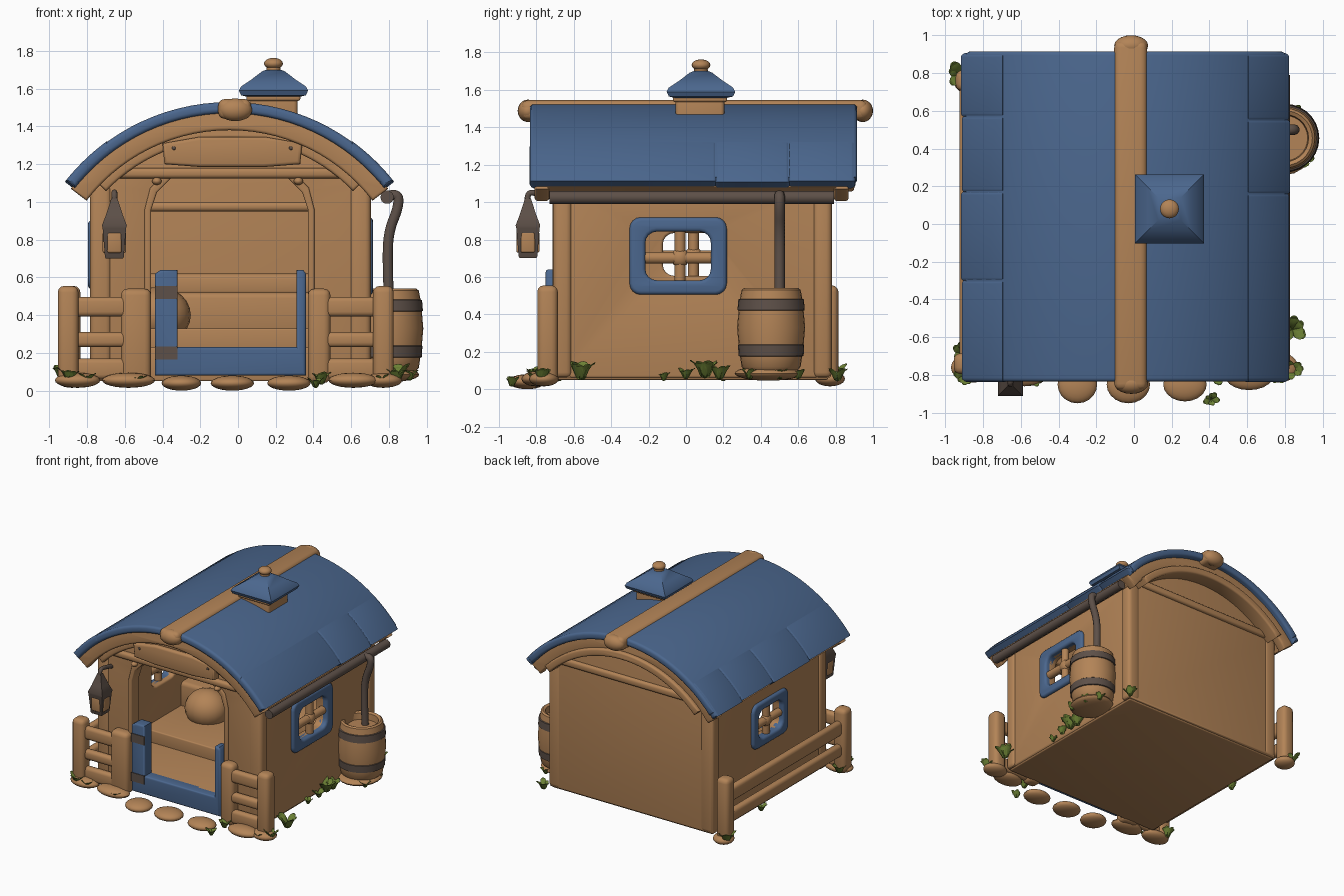
import bpy, bmesh, math, random
from math import sin, cos, pi, radians
from mathutils import Matrix, Vector

random.seed(4)
if "Cube" in bpy.data.objects:
    bpy.data.objects.remove(bpy.data.objects["Cube"], do_unlink=True)


def material(name, rgb):
    m = bpy.data.materials.new(name)
    m.use_nodes = True
    m.diffuse_color = (*rgb, 1)
    m.node_tree.nodes["Principled BSDF"].inputs["Base Color"].default_value = (*rgb, 1)
    return m


WOOD = material("warm_wood", (0.45, 0.23, 0.095))
BLUE = material("roof_blue", (0.07, 0.135, 0.27))
IRON = material("dark_iron", (0.11, 0.08, 0.065))
GREEN = material("grass_green", (0.15, 0.22, 0.035))
built = []


def add(name, mesh, *mats):
    ob = bpy.data.objects.new(name, mesh)
    bpy.context.collection.objects.link(ob)
    for m in mats:
        mesh.materials.append(m)
    built.append(ob)
    return ob


def from_bm(name, bm, *mats):
    bmesh.ops.recalc_face_normals(bm, faces=bm.faces)
    me = bpy.data.meshes.new(name)
    bm.to_mesh(me)
    bm.free()
    return add(name, me, *mats)


def box(name, x, y, z, mat=WOOD, bevel=0.02):
    """Rounded box from (min, max) pairs."""
    bm = bmesh.new()
    bmesh.ops.create_cube(bm, size=1)
    for v in bm.verts:
        v.co = [(a + b) / 2 + c * (b - a) for (a, b), c in zip((x, y, z), v.co)]
    if bevel:
        bmesh.ops.bevel(bm, geom=bm.edges[:], offset=bevel, segments=3, profile=0.5, affect='EDGES')
    return from_bm(name, bm, mat)


def ball(name, loc, size, mat=WOOD):
    bm = bmesh.new()
    bmesh.ops.create_uvsphere(bm, u_segments=20, v_segments=12, radius=1,
                              matrix=Matrix.Translation(loc) @ Matrix.Diagonal((*size, 1)))
    return from_bm(name, bm, mat)


def curve_mesh(name, cu, mat, matrix=Matrix()):
    tmp = bpy.data.objects.new(name + "_path", cu)
    bpy.context.collection.objects.link(tmp)
    dg = bpy.context.evaluated_depsgraph_get()
    me = bpy.data.meshes.new_from_object(tmp.evaluated_get(dg))
    bpy.data.objects.remove(tmp, do_unlink=True)
    bm = bmesh.new()
    bm.from_mesh(me)
    bmesh.ops.remove_doubles(bm, verts=bm.verts, dist=0.0005)
    bm.transform(matrix)
    for f in bm.faces:
        f.material_index = 0
    return from_bm(name, bm, mat)


PLANES = {'xz': Matrix(((1, 0, 0), (0, 0, -1), (0, 1, 0))).to_4x4(),
          'yz': Matrix(((0, 0, 1), (1, 0, 0), (0, 1, 0))).to_4x4()}


def slab(name, loops, plane, lo, hi, mat=WOOD, bevel=0.015):
    """Extrude a flat outline (later loops are holes) between lo and hi."""
    cu = bpy.data.curves.new(name, 'CURVE')
    cu.dimensions, cu.fill_mode = '2D', 'BOTH'
    cu.extrude = (hi - lo) / 2 - bevel
    cu.bevel_depth, cu.bevel_resolution, cu.offset = bevel, 2, -bevel
    for pts in loops:
        sp = cu.splines.new('POLY')
        sp.points.add(len(pts) - 1)
        for p, (u, v) in zip(sp.points, pts):
            p.co = (u, v, 0, 1)
        sp.use_cyclic_u = True
    mid = (lo + hi) / 2
    move = Vector((0, mid, 0)) if plane == 'xz' else Vector((mid, 0, 0))
    return curve_mesh(name, cu, mat, Matrix.Translation(move) @ PLANES[plane])


def tube(name, pts, r, mat):
    cu = bpy.data.curves.new(name, 'CURVE')
    cu.dimensions = '3D'
    cu.bevel_depth, cu.bevel_resolution, cu.use_fill_caps = r, 3, True
    sp = cu.splines.new('NURBS')
    sp.points.add(len(pts) - 1)
    for p, c in zip(sp.points, pts):
        p.co = (*c, 1)
    sp.order_u, sp.use_endpoint_u, sp.resolution_u = min(3, len(pts)), True, 6
    return curve_mesh(name, cu, mat)


def lathe(name, prof, x, y, mats, segs=28, turn=0, slots=()):
    """Spin (radius, height) pairs; slots lists profile steps using mats[1]."""
    bm = bmesh.new()
    rings = [[bm.verts.new((x + r * cos(turn + 2 * pi * i / segs), y + r * sin(turn + 2 * pi * i / segs), z))
              for i in range(segs)] for r, z in prof]
    for k, (a, b) in enumerate(zip(rings, rings[1:])):
        for i in range(segs):
            j = (i + 1) % segs
            bm.faces.new((a[i], a[j], b[j], b[i])).material_index = int(k in slots)
    bm.faces.new(rings[0])
    bm.faces.new(rings[-1])
    return from_bm(name, bm, *mats)


def rounded(u0, u1, v0, v1, r):
    corners = ((u1 - r, v1 - r, 0), (u0 + r, v1 - r, 1), (u0 + r, v0 + r, 2), (u1 - r, v0 + r, 3))
    return [(u + r * cos(pi / 2 * (q + t / 4)), v + r * sin(pi / 2 * (q + t / 4)))
            for u, v, q in corners for t in range(5)]


CX, CZ = -0.045, 0.425        # centre of the roof arc


def arc(r, start, end, n=28):
    angles = [radians(start + (end - start) * i / n) for i in range(n + 1)]
    return [(CX + r * sin(a), CZ + r * cos(a)) for a in angles]


def band(r0, r1, start, end):
    return [arc(r1, start, end) + arc(r0, start, end)[::-1]]


# Roof: wooden underlayer, barge boards, blue sheet with eave tiles, ridge
slab("roof_underlayer", band(0.98, 1.06, -52, 52), 'xz', -0.78, 0.86)
for end, y in (("front", -0.81), ("back", 0.79)):
    slab(end + "_barge_board", band(0.955, 1.06, -52.5, 52.5), 'xz', y, y + 0.08)
    slab(end + "_inner_arch", band(0.91, 0.97, -46, 46), 'xz', y + (0.05 if y < 0 else -0.04), y + 0.11)
slab("roof_sheet", band(1.045, 1.104, -50, 50), 'xz', -0.835, 0.915, BLUE, 0.02)
for side, s, cuts in (("left", 1, (-0.83, 0.16, 0.55, 0.9)), ("right", -1, (-0.83, -0.3, 0.17, 0.57, 0.9))):
    for i, (a, b) in enumerate(zip(cuts, cuts[1:])):
        far = s * (51.6 + 0.4 * (i % 2))
        lo, hi = sorted((s * 36, far))
        slab(f"{side}_eave_tile_{i + 1}", band(1.045, 1.107, lo, hi), 'xz', a - 0.006, b + 0.006, BLUE, 0.022)
box("ridge_beam", (-0.105, 0.07), (-0.88, 0.97), (1.44, 1.545), WOOD, 0.035)
for end, y in (("front", -0.845), ("back", 0.945)):
    ball(end + "_ridge_knob", (-0.015, y, 1.488), (0.09, 0.055, 0.06))

# End walls: arched gables, the front one notched for the doorway
gable = arc(1.0, -47.3, 47.3)
door = [(0.37, 0.06), (0.37, 0.96), (0.34, 1.05), (0.26, 1.13),
        (-0.35, 1.13), (-0.43, 1.05), (-0.46, 0.96), (-0.46, 0.06)]
slab("front_wall", [gable + [(0.69, 0.06)] + door + [(-0.78, 0.06)]], 'xz', -0.7, -0.61)
slab("back_wall", [gable + [(0.69, 0.06), (-0.78, 0.06)]], 'xz', 0.69, 0.775)
trim = [(u + (0.035 if u > 0 else -0.035), v + (0.025 if v > 1 else 0)) for u, v in door]
slab("door_trim", [trim + door[::-1]], 'xz', -0.715, -0.66, WOOD, 0.01)
box("back_tie_beam", (-0.7, 0.61), (0.74, 0.8), (1.09, 1.15))
box("front_tie_beam", (-0.7, 0.61), (-0.735, -0.65), (1.125, 1.18))

# Side walls with nearly flush window frames and crossed bars
outline = [(-0.69, 0.06), (0.76, 0.06), (0.76, 1.1), (-0.69, 1.1)]
for side, x, s, cy, cz, k in (("left", 0.69, 1, -0.042, 0.712, 1), ("right", -0.77, -1, 0.03, 0.72, 0.88)):
    hole = rounded(cy - 0.175 * k, cy + 0.175 * k, cz - 0.13 * k, cz + 0.13 * k, 0.06)
    rim = rounded(cy - 0.26 * k, cy + 0.26 * k, cz - 0.207 * k, cz + 0.207 * k, 0.06)
    inner, outer = sorted((x, x - s * 0.08))
    slab(side + "_wall", [outline, hole], 'yz', inner, outer)
    lo, hi = sorted((x - s * 0.06, x + s * 0.025))
    slab(side + "_window_frame", [rim, hole], 'yz', lo, hi, BLUE, 0.02)
    xm = x - s * 0.02
    tube(side + "_window_mullion", [(xm, cy + 0.01, cz - 0.16), (xm, cy + 0.01, cz + 0.16)], 0.03, WOOD)
    tube(side + "_window_rail", [(xm, cy - 0.19, cz - 0.01), (xm, cy + 0.19, cz - 0.01)], 0.033, WOOD)
    ball(side + "_window_boss", (xm, cy + 0.01, cz - 0.01), (0.04, 0.05, 0.05))
    for end, y in (("front", -0.71), ("back", 0.68)):
        lo, hi = sorted((x + s * 0.014, x - s * 0.1))
        box(f"{end}_{side}_corner_post", (lo, hi), (y, y + 0.1), (0.06, 1.1), WOOD, 0.03)

# Floor and interior bench
box("floor", (-0.77, 0.68), (-0.69, 0.76), (0.05, 0.23), WOOD, 0.01)
box("inner_step", (-0.72, 0.63), (-0.23, 0.7), (0.2, 0.33), WOOD, 0.01)
box("bench_seat", (-0.72, 0.63), (0.25, 0.7), (0.3, 0.52), WOOD, 0.03)
box("bench_back", (-0.72, 0.63), (0.6, 0.7), (0.5, 0.62), WOOD, 0.03)
box("inner_shelf", (-0.72, 0.63), (0.62, 0.7), (0.95, 1.0))
ball("bench_arm", (-0.42, 0.2, 0.4), (0.17, 0.16, 0.15))

# Blue door surround with iron straps
gate = [(-0.44, 0.08), (0.36, 0.08), (0.36, 0.62), (0.345, 0.64), (0.31, 0.64), (0.31, 0.23),
        (-0.32, 0.23), (-0.32, 0.64), (-0.41, 0.64), (-0.44, 0.62)]
slab("door_surround", [gate], 'xz', -0.75, -0.65, BLUE, 0.015)
for end, z in (("upper", 0.52), ("lower", 0.2)):
    box(end + "_hinge_strap", (-0.44, -0.32), (-0.755, -0.747), (z - 0.035, z + 0.035), IRON, 0)

# Sign board
slab("sign_board", [[(-0.39, 1.2), (-0.2, 1.185), (0.14, 1.185), (0.33, 1.2), (0.34, 1.31),
                     (0.14, 1.345), (-0.2, 1.345), (-0.4, 1.31)]], 'xz', -0.79, -0.71, WOOD, 0.018)
for x, peg in ((-0.34, -0.43), (0.28, 0.32)):
    ball("sign_nail", (x, -0.79, 1.285), (0.01, 0.006, 0.01), IRON)
    ball("door_peg", (peg, -0.72, 1.11), (0.025, 0.03, 0.02))

# Chimney
SQ = math.sqrt(2)
box("chimney", (0.06, 0.315), (-0.055, 0.205), (1.38, 1.58))
box("chimney_collar", (0.045, 0.33), (-0.07, 0.22), (1.535, 1.57), WOOD, 0.012)
cap = [(0.13, 1.555), (0.172, 1.565), (0.183, 1.59), (0.172, 1.612), (0.115, 1.65), (0.06, 1.692), (0.04, 1.7)]
lathe("chimney_cap", [(r * SQ, z) for r, z in cap], 0.188, 0.08, [BLUE], 4, pi / 4)
lathe("chimney_neck", [(0.04, 1.68), (0.035, 1.72)], 0.188, 0.08, [WOOD], 16)
ball("chimney_knob", (0.188, 0.08, 1.733), (0.05, 0.05, 0.03))

# Gutter, downpipe and water barrel
tube("gutter", [(0.79, -0.73, 1.025), (0.79, 0.79, 1.025)], 0.036, IRON)
tube("downpipe", [(0.79, 0.5, 1.03), (0.85, 0.5, 1.05), (0.85, 0.5, 0.97), (0.8, 0.5, 0.85),
                  (0.79, 0.5, 0.7), (0.8, 0.5, 0.48)], 0.028, IRON)
barrel = [(0.14, 0.1), (0.158, 0.12), (0.166, 0.175), (0.174, 0.178), (0.177, 0.235), (0.174, 0.238),
          (0.182, 0.33), (0.174, 0.42), (0.18, 0.423), (0.175, 0.48), (0.167, 0.483), (0.158, 0.53),
          (0.145, 0.54), (0.125, 0.53), (0.12, 0.48)]
lathe("barrel", barrel, 0.8, 0.455, [WOOD, IRON], slots=(2, 3, 4, 7, 8, 9))
ball("barrel_stone", (0.8, 0.44, 0.085), (0.16, 0.18, 0.04))

# Hanging lantern
LX, LY = -0.655, -0.845
body = [(0.045, 0.7), (0.05, 0.71), (0.062, 0.86), (0.066, 0.875), (0.045, 0.93), (0.022, 1.0), (0.016, 1.02)]
lathe("lantern", [(r * SQ, z) for r, z in body], LX, LY, [IRON], 4, pi / 4)
box("lantern_pane_front", (LX - 0.038, LX + 0.038), (LY - 0.062, LY + 0.062), (0.73, 0.84), WOOD, 0.01)
box("lantern_pane_side", (LX - 0.062, LX + 0.062), (LY - 0.038, LY + 0.038), (0.73, 0.84), WOOD, 0.01)
tube("lantern_hook", [(LX, LY, 0.99), (LX, LY - 0.01, 1.05), (LX, LY + 0.05, 1.05), (LX, -0.69, 1.02)], 0.016, IRON)


# Fences: front pair and the long right side
def post(name, x, y, w=0.055, top=0.555):
    box(name, (x - w, x + w), (y - 0.055, y + 0.055), (0.04, top), WOOD, 0.035)


post("front_right_post", -0.9, -0.74)
post("back_right_post", -0.89, 0.76)
post("front_left_post", 0.77, -0.74)
post("right_gate_post", -0.54, -0.72, 0.08, 0.54)
post("left_gate_post", 0.43, -0.72, 0.06, 0.54)
for z, h in ((0.445, 0.052), (0.27, 0.04), (0.115, 0.055)):
    for side, a, b in (("right", -0.92, -0.5), ("left", 0.4, 0.79)):
        box(side + "_front_rail", (a, b), (-0.765, -0.705), (z - h, z + h), WOOD, 0.025)
for z, h in ((0.4, 0.06), (0.22, 0.05)):
    box("right_side_rail", (-0.925, -0.865), (-0.74, 0.76), (z - h, z + h), WOOD, 0.025)

# Stepping stones and footing stones
for x, y, w, d in ((-0.58, -0.78, 0.14, 0.08), (-0.3, -0.85, 0.105, 0.1), (-0.03, -0.85, 0.115, 0.1),
                   (0.27, -0.85, 0.115, 0.09), (0.61, -0.8, 0.13, 0.08), (-0.85, -0.76, 0.12, 0.08),
                   (0.77, -0.76, 0.1, 0.08), (-0.88, 0.77, 0.08, 0.08)):
    step = y < -0.84
    ball("stepping_stone" if step else "footing_stone", (x, y, 0.04 if step else 0.055), (w, d, 0.04))


# Grass clumps of plump, outward-curling leaves
def clump(x, y, z, size, n=7):
    bm = bmesh.new()
    for i in range(n):
        turn = 2 * pi * i / n + random.uniform(-0.4, 0.4)
        h = size * random.uniform(0.75, 1.1)
        out = Vector((cos(turn), sin(turn), 0))
        side = Vector((-sin(turn), cos(turn), 0))
        thick = out * 0.6 + Vector((0, 0, 0.5))
        rings = []
        for t, w in ((0, 0.22), (0.35, 0.3), (0.7, 0.27), (0.92, 0.16), (1, 0.04)):
            c = Vector((x, y, z)) + out * h * (0.12 + 0.6 * t) + Vector((0, 0, h * t * (1.5 - 0.75 * t)))
            rings.append([bm.verts.new(c + (side * cos(q * pi / 4) + thick * sin(q * pi / 4)) * w * h)
                          for q in range(8)])
        for a, b in zip(rings, rings[1:]):
            for q in range(8):
                bm.faces.new((a[q], a[(q + 1) % 8], b[(q + 1) % 8], b[q]))
        bm.faces.new(rings[0])
        bm.faces.new(rings[-1])
    from_bm("grass_clump", bm, GREEN)


for spot in ((-0.89, -0.8, 0.05, 0.085), (-0.8, -0.8, 0.04, 0.06), (-0.92, 0.79, 0.05, 0.1), (0.84, -0.77, 0.05, 0.085),
             (0.76, -0.81, 0.04, 0.06), (0.84, -0.56, 0.06, 0.1), (0.41, -0.93, 0.02, 0.055), (0.44, -0.8, 0.04, 0.08),
             (-0.53, -0.82, 0.03, 0.055), (0.73, 0.1, 0.07, 0.11), (0.73, 0.18, 0.06, 0.08), (0.73, 0.0, 0.06, 0.06),
             (0.72, -0.12, 0.05, 0.05), (0.91, 0.34, 0.06, 0.06), (0.91, 0.5, 0.06, 0.06), (0.85, 0.6, 0.06, 0.06),
             (0.72, 0.81, 0.05, 0.07), (-0.82, 0.2, 0.05, 0.06), (-0.91, -0.68, 0.05, 0.07)):
    clump(*spot)

# Soft shading with crisp edges kept
bpy.ops.object.select_all(action='DESELECT')
for ob in built:
    ob.select_set(True)
bpy.context.view_layer.objects.active = built[0]
bpy.ops.object.shade_smooth_by_angle(angle=radians(40))
